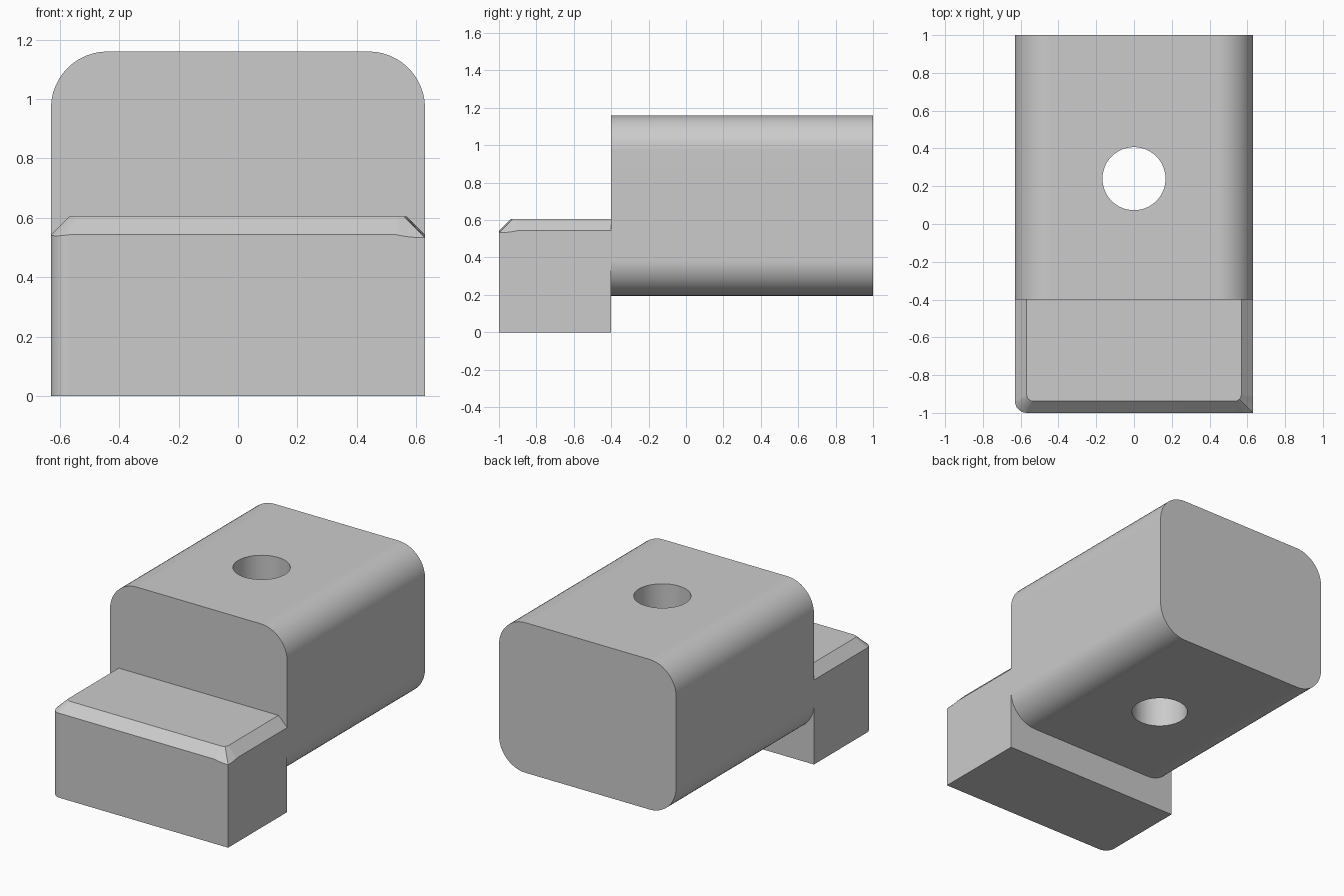
import bpy, bmesh
from math import cos, sin, pi, radians

default = bpy.data.objects.get("Cube")
if default:
    bpy.data.objects.remove(default)

grey = bpy.data.materials.new("plain grey")
grey.use_nodes = True
colour = (0.6, 0.6, 0.6, 1)
grey.diffuse_color = colour
grey.node_tree.nodes["Principled BSDF"].inputs["Base Color"].default_value = colour

HALF_W, STEP_Y = 0.63, -0.4


def loft(name, rings):
    """Closed solid through rings of equal point count."""
    bm = bmesh.new()
    loops = [[bm.verts.new(p) for p in ring] for ring in rings]
    for low, high in zip(loops, loops[1:]):
        for i in range(len(low)):
            j = (i + 1) % len(low)
            bm.faces.new((low[i], low[j], high[j], high[i]))
    bm.faces.new(loops[0][::-1])
    bm.faces.new(loops[-1])
    bmesh.ops.recalc_face_normals(bm, faces=bm.faces)
    mesh = bpy.data.meshes.new(name)
    bm.to_mesh(mesh)
    bm.free()
    mesh.materials.append(grey)
    obj = bpy.data.objects.new(name, mesh)
    bpy.context.collection.objects.link(obj)
    return obj


def finish(obj):
    """Smooth the rounded faces and keep the flat ones flat."""
    bpy.ops.object.select_all(action="DESELECT")
    obj.select_set(True)
    bpy.context.view_layer.objects.active = obj
    for mod in list(obj.modifiers):
        bpy.ops.object.modifier_apply(modifier=mod.name)
    bpy.ops.object.shade_smooth_by_angle(angle=radians(30))
    weighted = obj.modifiers.new("flat_normals", "WEIGHTED_NORMAL")
    weighted.keep_sharp = True


def arc(cx, cy, r, start, steps=12):
    angles = [start + pi / 2 * i / steps for i in range(steps + 1)]
    return [(cx + r * cos(a), cy + r * sin(a)) for a in angles]


# Main body: rounded rectangle run from the step to the back
RADIUS, LOW, HIGH = 0.19, 0.195, 1.16
cx = HALF_W - RADIUS
section = (arc(cx, HIGH - RADIUS, RADIUS, 0) + arc(-cx, HIGH - RADIUS, RADIUS, pi / 2)
           + arc(-cx, LOW + RADIUS, RADIUS, pi) + arc(cx, LOW + RADIUS, RADIUS, 1.5 * pi))
body = loft("body", [[(x, y, z) for x, z in section] for y in (STEP_Y, 1)])

# Vertical through hole
bpy.ops.mesh.primitive_cylinder_add(vertices=64, radius=0.167, depth=2, location=(0, 0.24, 0.7))
cutter = bpy.context.object
cutter.name = "hole_cutter"
cutter.data.materials.append(grey)
cutter.hide_render = True
cut = body.modifiers.new("hole", "BOOLEAN")
cut.operation, cut.solver, cut.object = "DIFFERENCE", "EXACT", cutter
finish(body)
bpy.data.objects.remove(cutter)

# Front block: one rounded and one square corner, chamfered top edges
TOP, CHAMFER, INNER_R, STEPS = 0.605, 0.062, 0.035, 8
inner_x, inner_y = HALF_W - CHAMFER, -1 + CHAMFER
base, rim, top = [], [], []


def add_column(outer, inner, dip=0):
    base.append((*outer, 0))
    rim.append((*outer, TOP - CHAMFER - dip))
    top.append((*inner, TOP))


add_column((-HALF_W, STEP_Y), (-inner_x, STEP_Y))
for side, start in ((-1, pi), (1, 1.5 * pi)):
    ax, ay = side * (inner_x - INNER_R), inner_y + INNER_R
    for i in range(STEPS + 1):
        a = start + pi / 2 * i / STEPS
        c, s = cos(a), sin(a)
        if side < 0:
            outer = (-inner_x + CHAMFER * c, inner_y + CHAMFER * s)
        else:
            reach = (INNER_R + CHAMFER) / max(abs(c), abs(s))
            outer = (ax + reach * c, ay + reach * s)
        dip = (0.004 if side < 0 else 0.01) * abs(sin(2 * a))
        add_column(outer, (ax + INNER_R * c, ay + INNER_R * s), dip)
add_column((HALF_W, STEP_Y), (inner_x, STEP_Y))
finish(loft("front_block", [base, rim, top]))
